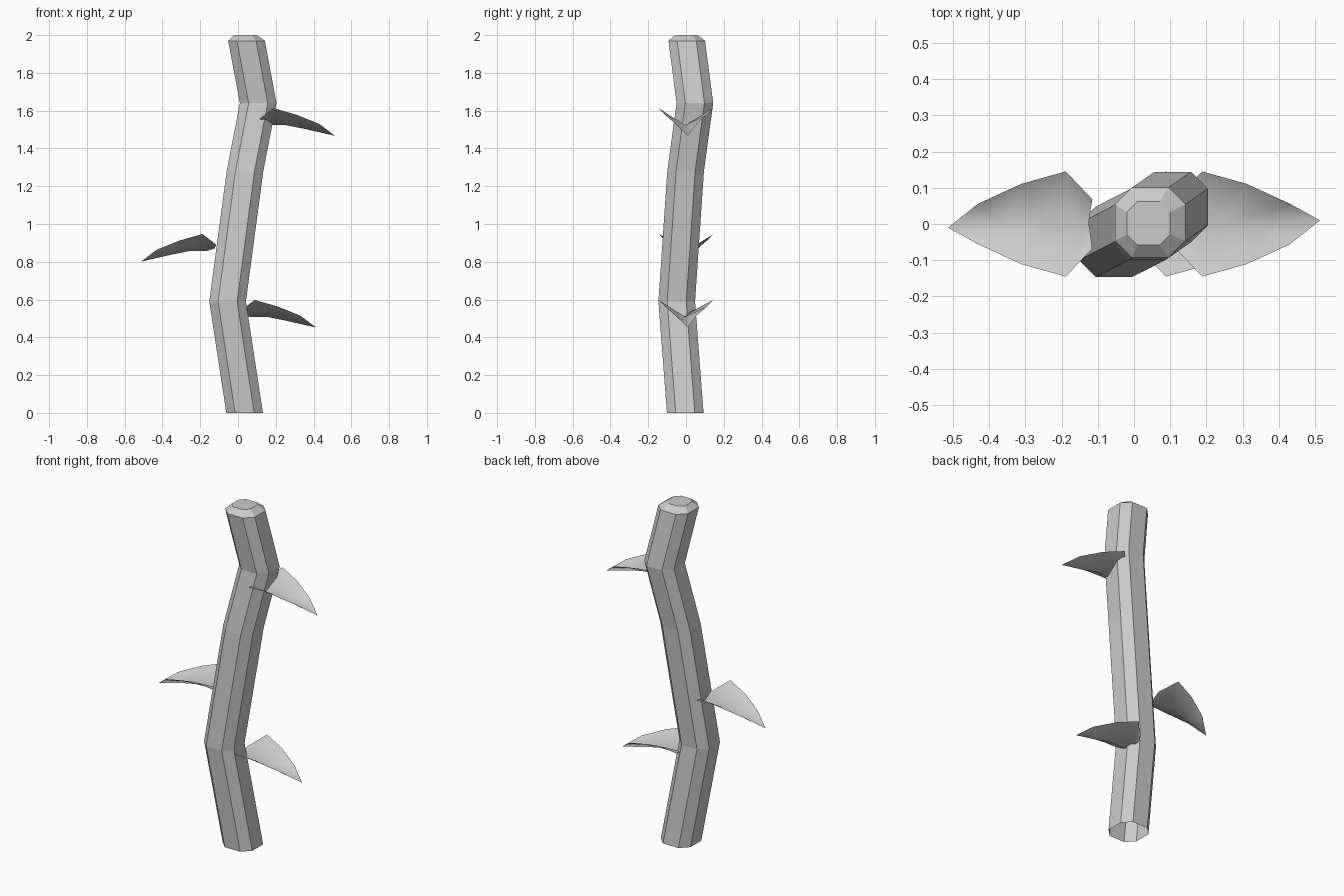
import bpy, math
from mathutils import Matrix

if "Cube" in bpy.data.objects:
    bpy.data.objects.remove(bpy.data.objects["Cube"])


def make_object(name, verts, faces, smooth=False):
    mesh = bpy.data.meshes.new(name)
    mesh.from_pydata(verts, [], faces)
    mesh.update()
    for p in mesh.polygons:
        p.use_smooth = smooth
    obj = bpy.data.objects.new(name, mesh)
    bpy.context.collection.objects.link(obj)
    return obj


# Stem: bent octagonal tube, open at the bottom, bevelled cap on top
rings = [  # x, y, z, half width
    (0.035, -0.004, 0.0, 0.097),
    (-0.055, -0.049, 0.59, 0.097),
    (0.037, -0.002, 1.28, 0.097),
    (0.107, 0.047, 1.64, 0.097),
    (0.045, 0.004, 1.97, 0.097),
    (0.04, 0.002, 2.0, 0.06),
]
octagon = [(1, .52), (.52, 1), (-.52, 1), (-1, .52),
           (-1, -.52), (-.52, -1), (.52, -1), (1, -.52)]
verts = [(x + r * u, y + r * v, z) for x, y, z, r in rings for u, v in octagon]
faces = [(k * 8 + i, k * 8 + (i + 1) % 8, k * 8 + 8 + (i + 1) % 8, k * 8 + 8 + i)
         for k in range(len(rings) - 1) for i in range(8)]
faces.append(tuple(range(40, 48)))
make_object("stem", verts, faces)

# Leaf: V-folded sheet pointing along +x, drooping to a tip
sections = [  # edge x, edge half width, edge z, crease x, crease z
    (0.115, 0.068, 1.556, 0.125, 1.535),
    (0.188, 0.145, 1.613, 0.165, 1.523),
    (0.31, 0.111, 1.578, 0.25, 1.524),
    (0.43, 0.056, 1.53, 0.36, 1.502),
]
leaf_verts = []
for ex, w, ez, cx, cz in sections:
    leaf_verts += [(ex, -w, ez), (cx, -0.005, cz), (ex, w, ez)]
leaf_verts.append((0.513, 0.01, 1.467))
leaf_faces = [(3 * k + j, 3 * k + 3 + j, 3 * k + 4 + j, 3 * k + 1 + j)
              for k in range(3) for j in range(2)]
leaf_faces += [(9, 12, 10), (10, 12, 11)]

# Three leaves placed up the stem
placements = [
    ("upper_leaf", 0, (0, 0, 0)),
    ("middle_leaf", math.pi, (0, 0, -0.666)),
    ("lower_leaf", 0, (-0.1, 0, -1.015)),
]
for name, turn, offset in placements:
    leaf = make_object(name, leaf_verts, leaf_faces, smooth=True)
    leaf.data.transform(Matrix.Translation(offset) @ Matrix.Rotation(turn, 4, 'Z'))
